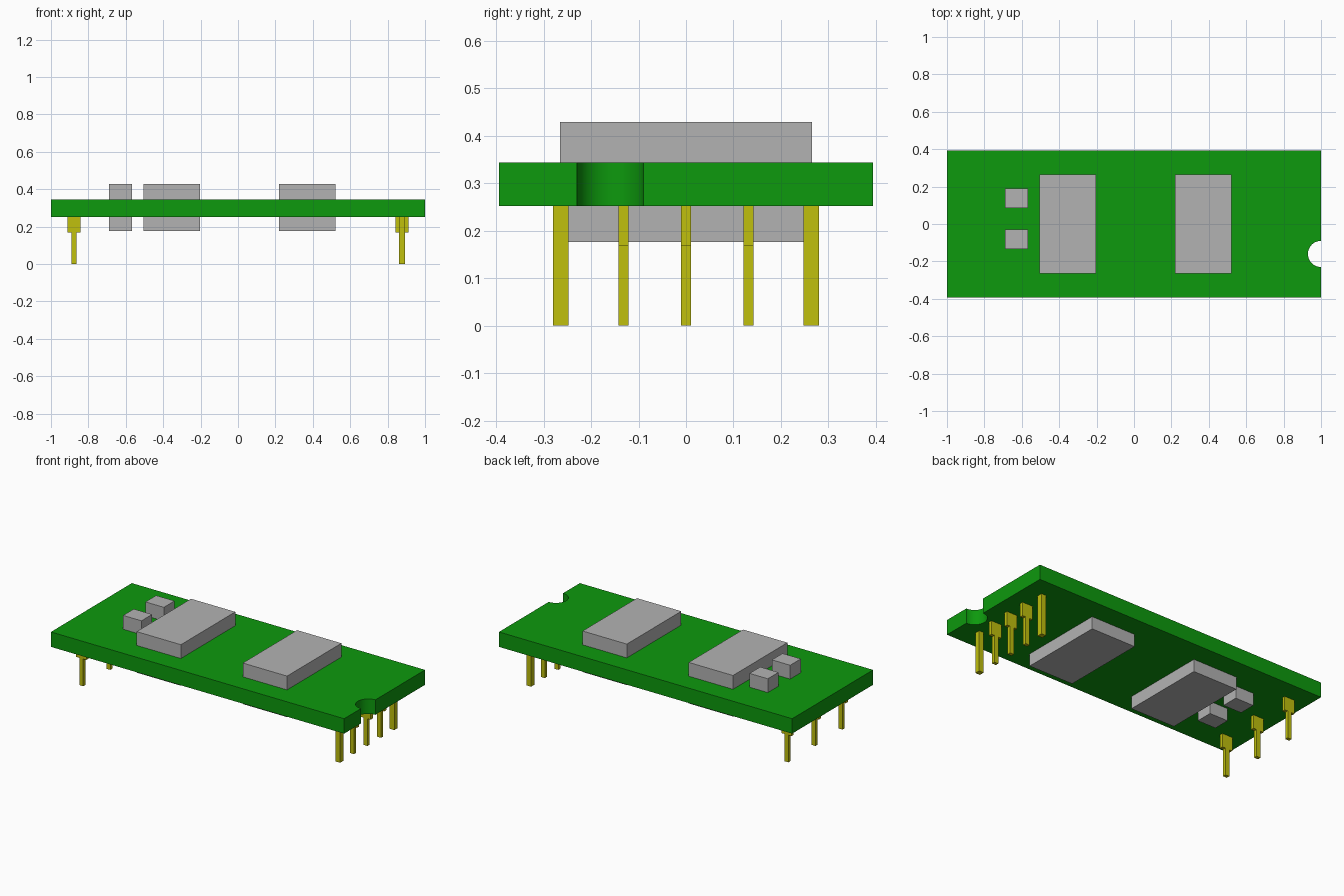
import bpy
import bmesh
from math import pi, sin, cos, radians

cube = bpy.data.objects.get("Cube")
if cube:
    bpy.data.objects.remove(cube, do_unlink=True)


def material(name, color):
    mat = bpy.data.materials.new(name)
    mat.use_nodes = True
    mat.diffuse_color = color
    mat.node_tree.nodes["Principled BSDF"].inputs["Base Color"].default_value = color
    return mat


GREEN = material("board green", (0.004, 0.319, 0.004, 1))
GREY = material("chip grey", (0.448, 0.448, 0.448, 1))
GOLD = material("pin yellow", (0.523, 0.523, 0.004, 1))


def extrude(name, outline, bottom, top, mat):
    """Prism from a counter-clockwise xy outline."""
    bm = bmesh.new()
    face = bm.faces.new([bm.verts.new((x, y, bottom)) for x, y in outline])
    new = bmesh.ops.extrude_face_region(bm, geom=[face])["geom"]
    verts = [v for v in new if isinstance(v, bmesh.types.BMVert)]
    bmesh.ops.translate(bm, verts=verts, vec=(0, 0, top - bottom))
    bmesh.ops.recalc_face_normals(bm, faces=bm.faces)
    mesh = bpy.data.meshes.new(name)
    bm.to_mesh(mesh)
    bm.free()
    mesh.materials.append(mat)
    obj = bpy.data.objects.new(name, mesh)
    bpy.context.collection.objects.link(obj)
    return obj


def block(name, x, y, width, depth, bottom, top, mat):
    w, d = width / 2, depth / 2
    outline = [(x - w, y - d), (x + w, y - d), (x + w, y + d), (x - w, y + d)]
    return extrude(name, outline, bottom, top, mat)


BOARD_LOW, BOARD_TOP = 0.252, 0.344
CHIP_LOW, CHIP_TOP = 0.176, 0.429
HALF_DEPTH = 0.394
PIN_X, PIN_STEP = 0.877, 0.168

# Board with a half-round notch in its left end
notch_y, notch_r, steps = -0.16, 0.07, 32
arc = [(1 - notch_r * sin(pi * i / steps), notch_y - notch_r * cos(pi * i / steps))
       for i in range(steps + 1)]
outline = [(-1, -HALF_DEPTH), (1, -HALF_DEPTH)] + arc + [(1, HALF_DEPTH), (-1, HALF_DEPTH)]
board = extrude("circuit_board", outline, BOARD_LOW, BOARD_TOP, GREEN)
bpy.ops.object.select_all(action="DESELECT")
board.select_set(True)
bpy.context.view_layer.objects.active = board
bpy.ops.object.shade_smooth_by_angle(angle=radians(30))

# Chips and small components on both sides of the board
parts = [("chip_right", -0.355, 0, 0.302, 0.53),
         ("chip_left", 0.369, 0, 0.302, 0.53),
         ("component_back", -0.628, 0.137, 0.125, 0.104),
         ("component_front", -0.628, -0.081, 0.125, 0.104)]
for name, x, y, w, d in parts:
    block(name + "_upper", x, y, w, d, BOARD_TOP, CHIP_TOP, GREY)
    block(name + "_lower", x, y, w, d, CHIP_LOW, BOARD_LOW, GREY)


# Pins with a wide shoulder
def shouldered_pin(name, x, y):
    block(name + "_shoulder", x, y, 0.07, 0.021, PIN_STEP, BOARD_LOW, GOLD)
    block(name + "_tip", x, y, 0.027, 0.021, 0, PIN_STEP, GOLD)


for i in (-1, 0, 1):
    shouldered_pin(f"right_pin_{i + 2}", -PIN_X, i * 0.264)
    shouldered_pin(f"left_pin_{i + 2}", PIN_X, i * 0.132)

# Thick straight pins at the corners of the left end
for side, y in (("front", -0.264), ("back", 0.264)):
    block("left_thick_pin_" + side, PIN_X, y, 0.032, 0.032, 0, BOARD_LOW, GOLD)
